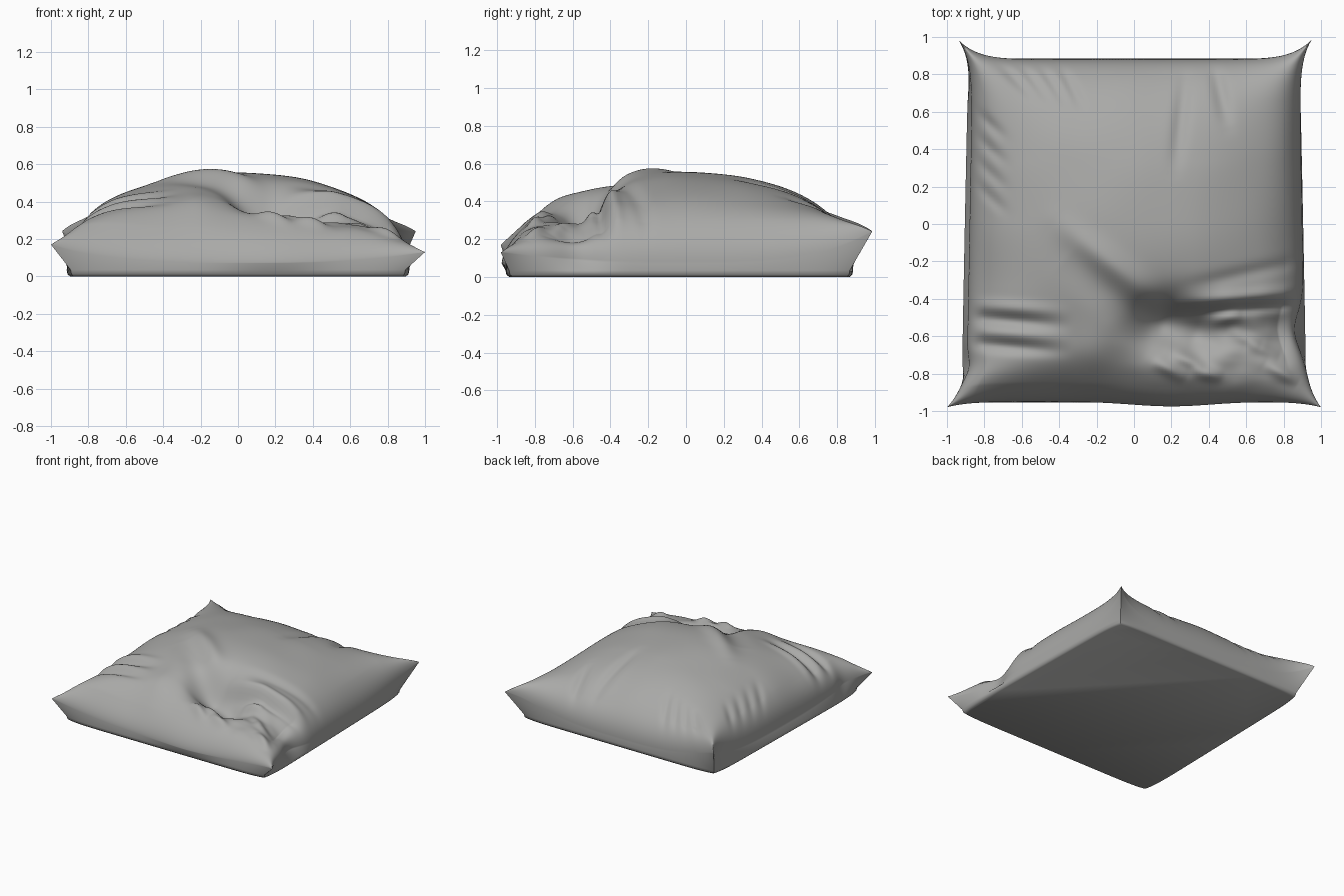
import bpy, bmesh, math, random
from mathutils import Vector, noise

if "Cube" in bpy.data.objects:
    bpy.data.objects.remove(bpy.data.objects["Cube"])

N = 170  # grid divisions per side
random.seed(4)

# Main creases and ridges: x0, y0, x1, y1, width, height
FOLDS = [
    # hollow in the front right quarter
    (0.18, -0.52, 0.32, -0.58, 0.13, -0.13),
    (0.10, -0.55, 1.05, -0.60, 0.15, -0.09),
    # diagonal ridge leading into the hollow, with its shadowed side
    (-0.42, 0.02, 0.18, -0.46, 0.07, 0.035),
    (-0.36, -0.18, 0.20, -0.66, 0.10, -0.035),
    # folds behind the hollow
    (0.20, -0.43, 0.98, -0.35, 0.04, 0.04),
    (0.22, -0.48, 0.95, -0.43, 0.03, -0.035),
    (0.25, -0.34, 1.00, -0.18, 0.04, -0.018),
    # lump at the front left corner
    (-0.90, -0.82, -0.25, -0.70, 0.13, 0.03),
    # long creases at the back
    (0.28, 0.84, 0.22, 0.28, 0.04, -0.022),
    (0.42, 0.90, 0.50, 0.52, 0.04, -0.025),
]
# side folds at the front left, alternating ridge and crease
for k in range(4):
    y = -0.42 - 0.07 * k
    FOLDS.append((-1.0, y, -0.38, y - 0.05, 0.035, -0.028 if k % 2 else 0.018))
# short creases fanning out of the back left corner
for k in range(4):
    a = math.radians(-45 - 6 * k)
    x = -0.74 + 0.11 * k
    FOLDS.append((x, 0.88, x + 0.3 * math.cos(a), 0.88 + 0.3 * math.sin(a), 0.03, -0.018))
    FOLDS.append((-0.9, 0.65 - 0.13 * k, -0.68, 0.45 - 0.13 * k, 0.03, -0.015))
# small crumples in the hollow
for k in range(7):
    x, y = 0.1 + 0.1 * k, random.uniform(-0.8, -0.5)
    FOLDS.append((x, y, x + 0.18, y + random.uniform(-0.12, 0.08), 0.035, 0.028))


def fold_height(x, y):
    p, total = Vector((x, y)), 0.0
    for x0, y0, x1, y1, w, h in FOLDS:
        a, d = Vector((x0, y0)), Vector((x1 - x0, y1 - y0))
        k = max(0.0, min(1.0, (p - a).dot(d) / d.length_squared))
        fade = 0.15 + 0.85 * math.sin(math.pi * k) if w < 0.12 else 1
        total += h * fade * math.exp(-((p - a - d * k).length / w) ** 2)
    # fine crumpling gathered around the hollow, faint unevenness elsewhere
    near = math.exp(-((x - 0.5) / 0.4) ** 2 - ((y + 0.62) / 0.2) ** 2)
    return (total + near * 0.022 * noise.noise(Vector((x * 7, y * 11, 3)))
            + 0.012 * noise.noise(Vector((x * 3, y * 3, 8))))


def mix(a, b, t):  # a at t=-1, b at t=+1
    return a + (b - a) * (t + 1) / 2


def dip(v, centre, width):
    return math.exp(-((v - centre) / width) ** 2)


def seam_xy(s, t):
    """Square outline with a pointed horn at each corner."""
    hs, ht = abs(s) ** 9, abs(t) ** 9
    side = 0.88 - 0.02 * dip(t, -0.78, 0.08) if s < 0 else 0.90 - 0.05 * dip(t, -0.58, 0.14)
    x = s * (side + ht * (mix(0.12, 0.06, t) if s < 0 else mix(0.10, 0.05, t)))
    y = t * ((0.95 + 0.025 * dip(s, 0.2, 0.3) if t < 0 else 0.88) + hs * (0.03 if t < 0 else 0.105))
    return x * (1 - 0.02 * t * (1 - ht)), y


def seam_z(s, t):
    corner = mix(mix(0.17, 0.13, s), 0.24, t)
    return 0.07 + (corner - 0.07) * abs(s * t) ** 3


def top_point(s, t):
    x, y = seam_xy(s, t)
    es, et = max(0, 1 - s * s), max(0, 1 - t * t)
    dome = 0.485 * es ** (0.38 if s < 0 else 0.45) * et ** (0.6 if t < 0 else 0.45)
    # filled-out corners
    dome += (0.12 if s > 0 > t else 0.35) * abs(s * t) ** 3 * math.sqrt(es * et)
    mask = min(1, 5 * es) * min(1, 5 * et)
    return x, y, seam_z(s, t) + dome + mask * fold_height(x, y)


def base_point(s, t, scale, z):
    """Flat footprint with rounded corners."""
    x = s * 0.9 * (1 - 0.02 * t) * (1 - 0.03 * abs(t) ** 10)
    y = t * (0.95 if t < 0 else 0.88) * (1 - 0.02 * abs(s) ** 10)
    return x * scale, y * scale, z


bm = bmesh.new()
param = [math.sin(math.pi / 2 * (2 * i / N - 1)) for i in range(N + 1)]

# Puffed top sheet
grid = [[bm.verts.new(top_point(s, t)) for s in param] for t in param]
for j in range(N):
    for i in range(N):
        bm.faces.new((grid[j][i], grid[j][i + 1], grid[j + 1][i + 1], grid[j + 1][i]))

# Side wall: rings from the seam down to the flat underside
loop = ([(i, 0) for i in range(N)] + [(N, j) for j in range(N)]
        + [(i, N) for i in range(N, 0, -1)] + [(0, j) for j in range(N, 0, -1)])
upper = [grid[j][i] for i, j in loop]
for scale, z in ((1.005, 0.035), (1.0, 0.012), (0.985, 0.0)):
    lower = [bm.verts.new(base_point(param[i], param[j], scale, z)) for i, j in loop]
    for k in range(len(loop)):
        n = (k + 1) % len(loop)
        bm.faces.new((upper[k], lower[k], lower[n], upper[n]))
    upper = lower
bm.faces.new(upper[::-1])
bmesh.ops.recalc_face_normals(bm, faces=bm.faces)

mesh = bpy.data.meshes.new("pillow")
bm.to_mesh(mesh)
bm.free()
pillow = bpy.data.objects.new("pillow", mesh)
bpy.context.collection.objects.link(pillow)

cloth = bpy.data.materials.new("grey cloth")
cloth.diffuse_color = (0.4, 0.4, 0.39, 1)
cloth.use_nodes = True
cloth.node_tree.nodes["Principled BSDF"].inputs["Base Color"].default_value = cloth.diffuse_color
mesh.materials.append(cloth)

bpy.context.view_layer.objects.active = pillow
pillow.select_set(True)
bpy.ops.object.shade_smooth_by_angle(angle=math.radians(80))
